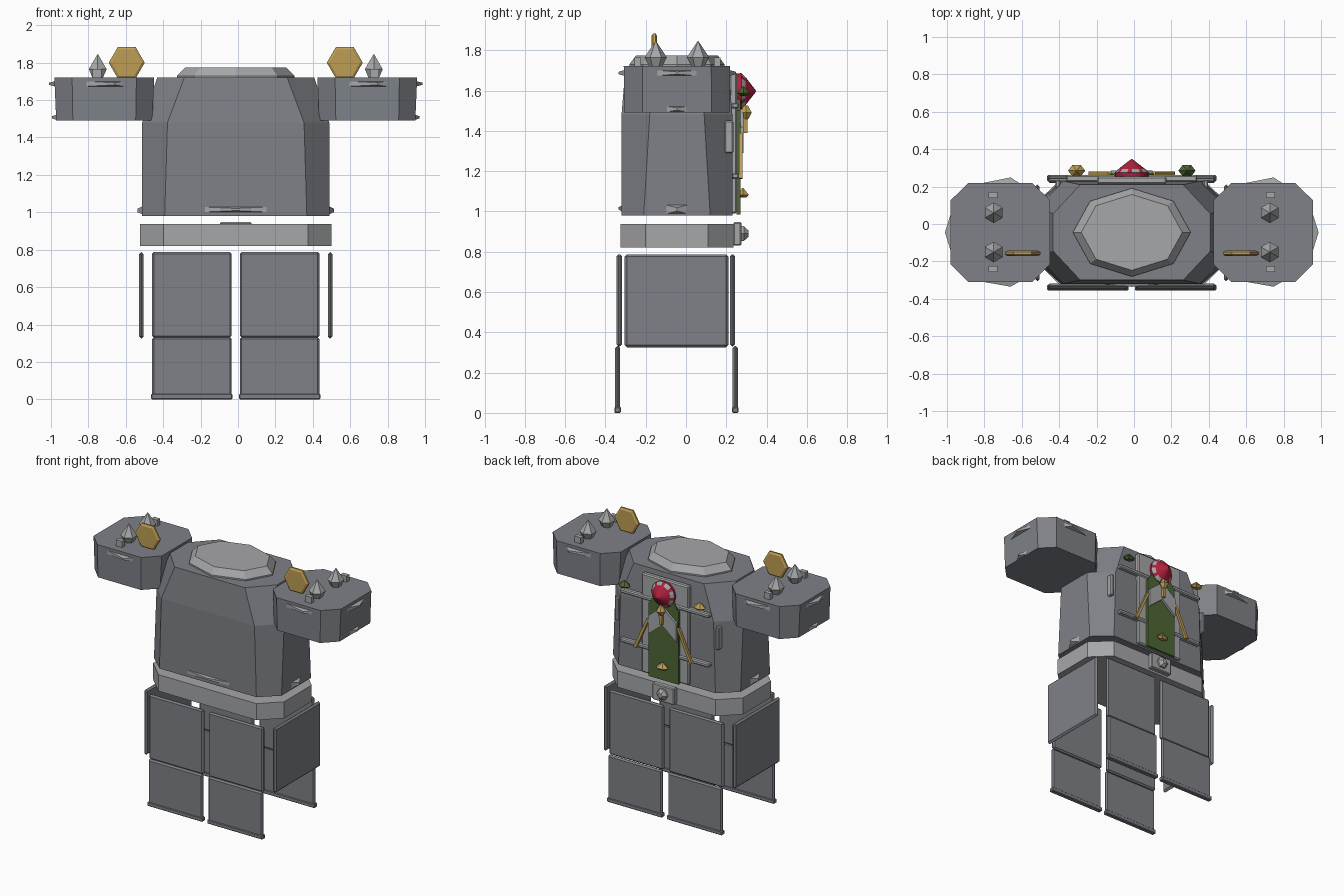
import bpy, bmesh, math
from mathutils import Vector, Matrix

old = bpy.data.objects.get("Cube")
if old:
    bpy.data.objects.remove(old, do_unlink=True)

CX, CY = -0.012, -0.045      # centre line of the body


def material(name, r, g, b):
    m = bpy.data.materials.new(name)
    m.use_nodes = True
    m.diffuse_color = (r, g, b, 1)
    bsdf = m.node_tree.nodes["Principled BSDF"]
    bsdf.inputs["Base Color"].default_value = (r, g, b, 1)
    bsdf.inputs["Roughness"].default_value = 0.7
    return m


STEEL = material("dark steel", 0.21, 0.22, 0.245)
LIGHT = material("light steel", 0.38, 0.385, 0.395)
GOLD = material("gold", 0.52, 0.34, 0.09)
GREEN = material("green cloth", 0.075, 0.135, 0.035)
RED = material("red gem", 0.42, 0.015, 0.045)


def finish(name, bm, *mats):
    bmesh.ops.recalc_face_normals(bm, faces=bm.faces[:])
    me = bpy.data.meshes.new(name)
    bm.to_mesh(me)
    bm.free()
    for m in mats:
        me.materials.append(m)
    ob = bpy.data.objects.new(name, me)
    bpy.context.collection.objects.link(ob)
    return ob


def loft(name, rings, mat):
    """Join equal-sized rings of points and cap both ends."""
    bm = bmesh.new()
    loops = [[bm.verts.new(p) for p in ring] for ring in rings]
    n = len(loops[0])
    for a, b in zip(loops, loops[1:]):
        for i in range(n):
            j = (i + 1) % n
            bm.faces.new((a[i], a[j], b[j], b[i]))
    bm.faces.new(loops[0])
    bm.faces.new(loops[-1])
    return finish(name, bm, mat)


def octagon(x, y, hx, hy, fx, sy, z):
    """Chamfered rectangle: fx and sy are the half lengths of the flats."""
    pts = [(fx, hy), (hx, sy), (hx, -sy), (fx, -hy)]
    pts += [(-a, -b) for a, b in pts]
    return [(x + a, y + b, z) for a, b in pts]


def box(name, x, y, z, mat, bevel=0.0):
    """Box from three (low, high) ranges."""
    bm = bmesh.new()
    bmesh.ops.create_cube(bm, size=1)
    for v in bm.verts:
        v.co = [r[0] + (c + 0.5) * (r[1] - r[0]) for c, r in zip(v.co, (x, y, z))]
    if bevel:
        bmesh.ops.bevel(bm, geom=bm.edges[:], offset=bevel, segments=1, affect='EDGES')
    return finish(name, bm, mat)


def lathe(name, loc, profile, sides, mat, axis='Z', sx=1, sy=1, turn=0):
    """Stack of polygon rings (radius, height) about an axis."""
    rings = []
    for r, h in profile:
        ring = []
        for i in range(sides):
            t = math.tau * i / sides + turn
            a, b = r * sx * math.cos(t), r * sy * math.sin(t)
            p = (a, b, h) if axis == 'Z' else (a, h, b)
            ring.append(Vector(p) + Vector(loc))
        rings.append(ring)
    return loft(name, rings, mat)


def ridge(name, loc, length, depth, direction, mat=LIGHT, apex=0.0, t=0.014):
    """Flat pointed trim strip standing out from a wall."""
    bm = bmesh.new()
    rot = Matrix.Rotation(direction, 3, 'Z')
    h = length / 2
    pts = [(s * h, 0, k * t) for s in (-1, 1) for k in (-1, 1)]
    pts += [(apex, -depth, k * t * 0.4) for k in (-1, 1)]
    vs = [bm.verts.new(rot @ Vector(p) + Vector(loc)) for p in pts]
    bmesh.ops.convex_hull(bm, input=vs)
    return finish(name, bm, mat)


def strip(name, points, y0, y1, mat):
    """Flat panel outlined in x and z."""
    return loft(name, [[(CX + x, y, z) for x, z in points] for y in (y0, y1)], mat)


# Torso, neck collar and belt
loft("torso", [octagon(CX, CY, 0.5, 0.275, 0.38, 0.165, 0.98),
               octagon(CX, CY, 0.5, 0.275, 0.365, 0.135, 1.48),
               octagon(CX, CY, 0.42, 0.255, 0.275, 0.1, 1.72)], STEEL)
lathe("neck_collar", (CX, CY, 0), [(0.315, 1.715), (0.315, 1.73), (0.27, 1.775)],
      8, LIGHT, sy=0.75)
loft("belt", [octagon(CX, CY, 0.513, 0.28, 0.385, 0.155, z) for z in (0.82, 0.937)], LIGHT)
box("belt_buckle", (CX - 0.085, CX + 0.085), (0.235, 0.275), (0.83, 0.947), LIGHT, 0.006)
lathe("buckle_stud", (CX, 0, 0.89), [(0.042, 0.272), (0.042, 0.288), (0.018, 0.31)],
      6, LIGHT, axis='Y')
ridge("torso_front_trim", (CX, -0.318, 1.015), 0.37, 0.018, 0)

# Skirt plates and things that repeat on each side
for s, side in ((1, "left"), (-1, "right")):
    xs = sorted((CX + s * 0.022, CX + s * 0.448))
    for face, up, low in (("front", (-0.345, -0.318), (-0.352, -0.327)),
                          ("back", (0.218, 0.243), (0.232, 0.257))):
        box(f"{side}_{face}_upper_plate", xs, up, (0.33, 0.787), STEEL, 0.01)
        box(f"{side}_{face}_lower_plate", xs, low, (0.008, 0.332), STEEL, 0.01)
        lip = low[0] - 0.004, low[1] + 0.004
        box(f"{side}_{face}_hem", (xs[0] - 0.004, xs[1] + 0.004), lip, (0, 0.03), STEEL, 0.005)
    xs = sorted((CX + s * 0.492, CX + s * 0.518))
    box(f"{side}_hip_plate", xs, (-0.305, 0.21), (0.325, 0.787), STEEL, 0.012)

    # Shoulder block
    px = CX + s * 0.703
    loft(f"{side}_shoulder", [octagon(px, CY, 0.257, 0.262, 0.168, 0.172, 1.49),
                              octagon(px, CY, 0.267, 0.264, 0.172, 0.17, 1.722)], STEEL)
    out = s * math.pi / 2
    ridge(f"{side}_torso_trim", (CX + s * 0.498, CY, 1.01), 0.11, 0.028, out, t=0.022)
    ridge(f"{side}_shoulder_front_trim", (px, -0.307, 1.687), 0.21, 0.028, 0, apex=0.055)
    ridge(f"{side}_shoulder_back_trim", (px, 0.217, 1.687), 0.21, 0.032, math.pi, apex=-0.055)
    ridge(f"{side}_shoulder_outer_trim", (px + s * 0.263, CY, 1.687), 0.21, 0.033, out)
    ridge(f"{side}_shoulder_lower_trim", (px + s * 0.255, CY, 1.508), 0.11, 0.024, out)

    # Spikes, pegs and gold hexagon on the shoulder
    for y in (0.06, -0.15):
        lathe(f"{side}_shoulder_spike", (CX + s * 0.738, y, 0),
              [(0.03, 1.715), (0.055, 1.765), (0.002, 1.845)], 6, LIGHT, turn=math.pi / 6)
    for y in (0.155, -0.24):
        box(f"{side}_shoulder_peg", (CX + s * 0.742 - 0.024, CX + s * 0.742 + 0.024),
            (y - 0.016, y + 0.016), (1.71, 1.765), LIGHT)
    lathe(f"{side}_gold_hexagon", (CX + s * 0.583, -0.157, 1.8),
          [(0.082, -0.014), (0.096, -0.006), (0.096, 0.006), (0.082, 0.014)],
          6, GOLD, axis='Y')

    # Back side bars and hanging gold rods
    box(f"{side}_back_bar", (CX + s * 0.395 - 0.013, CX + s * 0.395 + 0.013),
        (0.19, 0.235), (1.29, 1.45), LIGHT, 0.006)
    strip(f"{side}_gold_rod", [(s * 0.11, 1.385), (s * 0.128, 1.39),
                               (s * 0.23, 1.165), (s * 0.21, 1.16)], 0.262, 0.28, GOLD)

# Back plate and crossbars
box("back_plate", (CX - 0.185, CX + 0.185), (0.215, 0.254), (0.99, 1.69), LIGHT, 0.008)
for z in (1.525, 1.175):
    box("back_crossbar", (CX - 0.35, CX + 0.35), (0.226, 0.262), (z - 0.014, z + 0.014),
        LIGHT, 0.007)

# Hanging banner with forked grey cloth
strip("green_banner", [(-0.118, 0.985), (0.118, 0.985), (0.118, 1.5), (0.06, 1.58),
                       (-0.06, 1.58), (-0.118, 1.5)], 0.25, 0.27, GREEN)
for s in (1, -1):
    strip("forked_cloth", [(0, 1.51), (s * 0.11, 1.42), (s * 0.11, 1.29), (0, 1.38)],
          0.268, 0.286, LIGHT)
strip("gold_tassel", [(-0.014, 1.49), (0.014, 1.49), (0.01, 1.39), (-0.01, 1.39)],
      0.284, 0.305, GOLD)

# Faceted studs
for name, x, y, z, mat in (("green_stud", 0.295, 0.285, 1.595, GREEN),
                           ("gold_stud", -0.295, 0.285, 1.595, GOLD),
                           ("banner_stud", 0, 0.282, 1.09, GOLD)):
    lathe(name, (CX + x, y, z), [(0.025, -0.022), (0.046, -0.008), (0.004, 0.026)],
          6, mat, sy=0.75)
lathe("gold_knob", (CX, 0.297, 1.49), [(0.012, -0.035), (0.034, 0), (0.012, 0.035)], 6, GOLD)

# Red gem with a pale spotted rim
gem = lathe("red_gem", (CX, 0, 1.597),
            [(0.086, 0.25), (0.09, 0.275), (0.07, 0.295), (0.002, 0.348)], 24, RED, axis='Y')
gem.data.materials.append(LIGHT)
for f in gem.data.polygons:
    if 24 <= f.index < 48 and f.index % 3:
        f.material_index = 1
